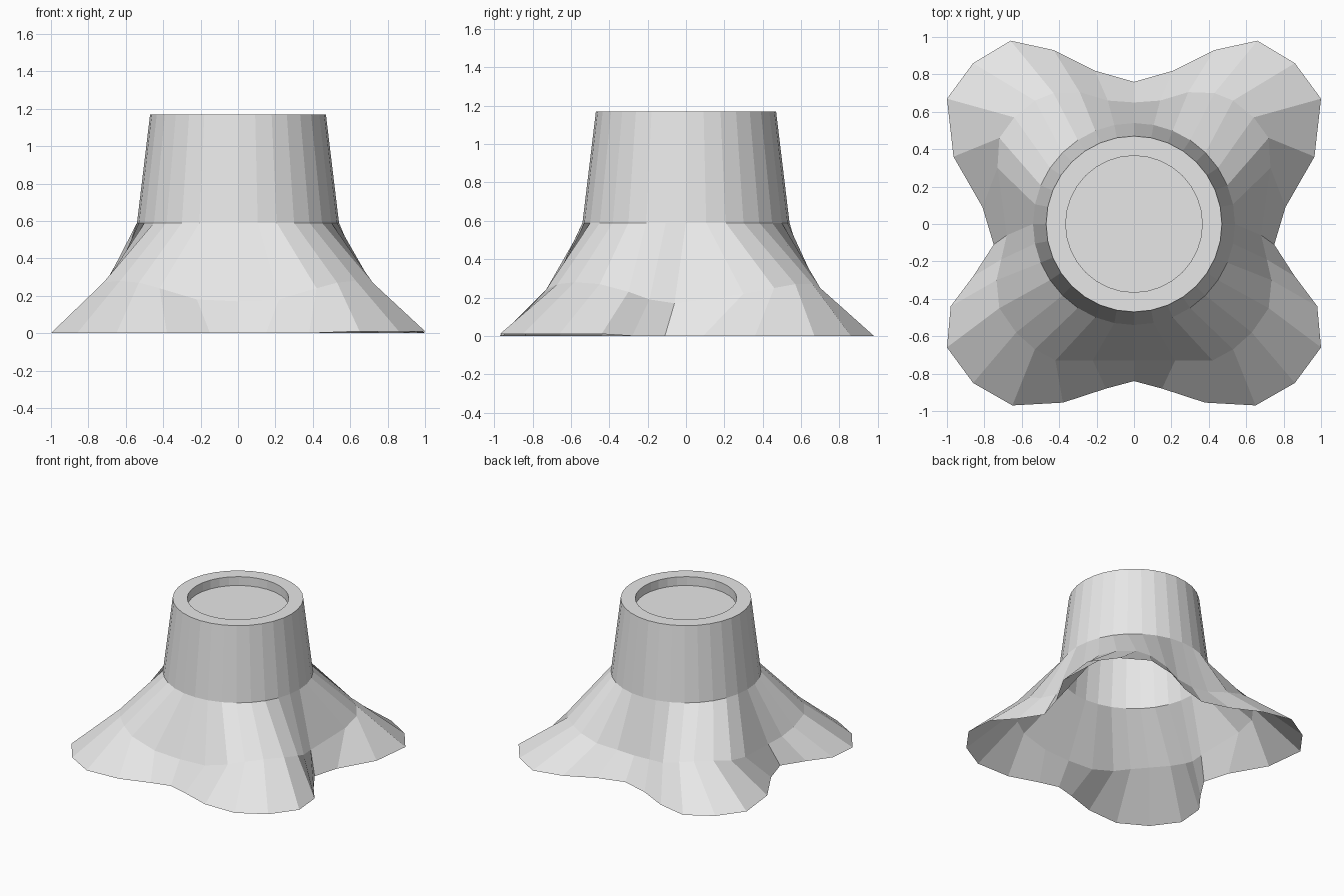
import bpy
import bmesh
from math import sin, cos, tau

cube = bpy.data.objects.get("Cube")
if cube:
    bpy.data.objects.remove(cube, do_unlink=True)

SIDES = 32

# Half outlines, running from the back centre round the left side to the front
HEM = [(0, .76), (.21, .82), (.43, .93), (.66, .98), (.86, .86), (1, .67),
       (.965, .36), (.81, .09), (.75, -.11), (.86, -.28), (.98, -.44), (1, -.66),
       (.86, -.85), (.65, -.97), (.38, -.955), (.15, -.88), (0, -.84)]
FLARE = [(0, .65, .17), (.14, .66, .18), (.29, .705, .21), (.43, .7, .25),
         (.53, .66, .27), (.64, .57, .27), (.72, .46, .25), (.73, .3, .22),
         (.68, -.06, .17), (.71, -.19, .19), (.735, -.3, .23), (.72, -.45, .27),
         (.63, -.58, .28), (.53, -.67, .27), (.42, -.73, .24), (.22, -.73, .18),
         (0, -.73, .17)]


def mirrored(half):
    """Close a half outline into a full ring."""
    return half + [(-p[0], *p[1:]) for p in half[-2:0:-1]]


def circle(radius, z):
    """Ring of points starting at the back, in the same order as the outlines."""
    return [(radius * sin(tau * i / SIDES), radius * cos(tau * i / SIDES), z)
            for i in range(SIDES)]


def hem_height(x, y):
    """The front left root lifts slightly off the ground."""
    return 0.01 if x > 0.5 and y < -0.4 else 0.0


def loft(name, rings, material, cap=False):
    """Join successive rings with quads, optionally closing the last one."""
    bm = bmesh.new()
    loops = [[bm.verts.new(p) for p in ring] for ring in rings]
    for low, high in zip(loops, loops[1:]):
        for i in range(SIDES):
            j = (i + 1) % SIDES
            bm.faces.new((low[j], low[i], high[i], high[j]))
    if cap:
        bm.faces.new(loops[-1][::-1])
    mesh = bpy.data.meshes.new(name)
    bm.to_mesh(mesh)
    bm.free()
    mesh.materials.append(material)
    obj = bpy.data.objects.new(name, mesh)
    bpy.context.collection.objects.link(obj)
    return obj


grey = bpy.data.materials.new("light grey")
grey.use_nodes = True
colour = (0.8, 0.8, 0.8, 1.0)
grey.diffuse_color = colour
grey.node_tree.nodes["Principled BSDF"].inputs["Base Color"].default_value = colour

# Flared root skirt, open underneath
hem = [(x, y, hem_height(x, y)) for x, y in mirrored(HEM)]
loft("root_skirt", [hem, mirrored(FLARE), circle(0.54, 0.59)], grey)

# Tapered trunk with a rim around a sunken flat top
loft("trunk", [circle(0.54, 0.59), circle(0.47, 1.17),
               circle(0.365, 1.17), circle(0.365, 1.10)], grey, cap=True)
